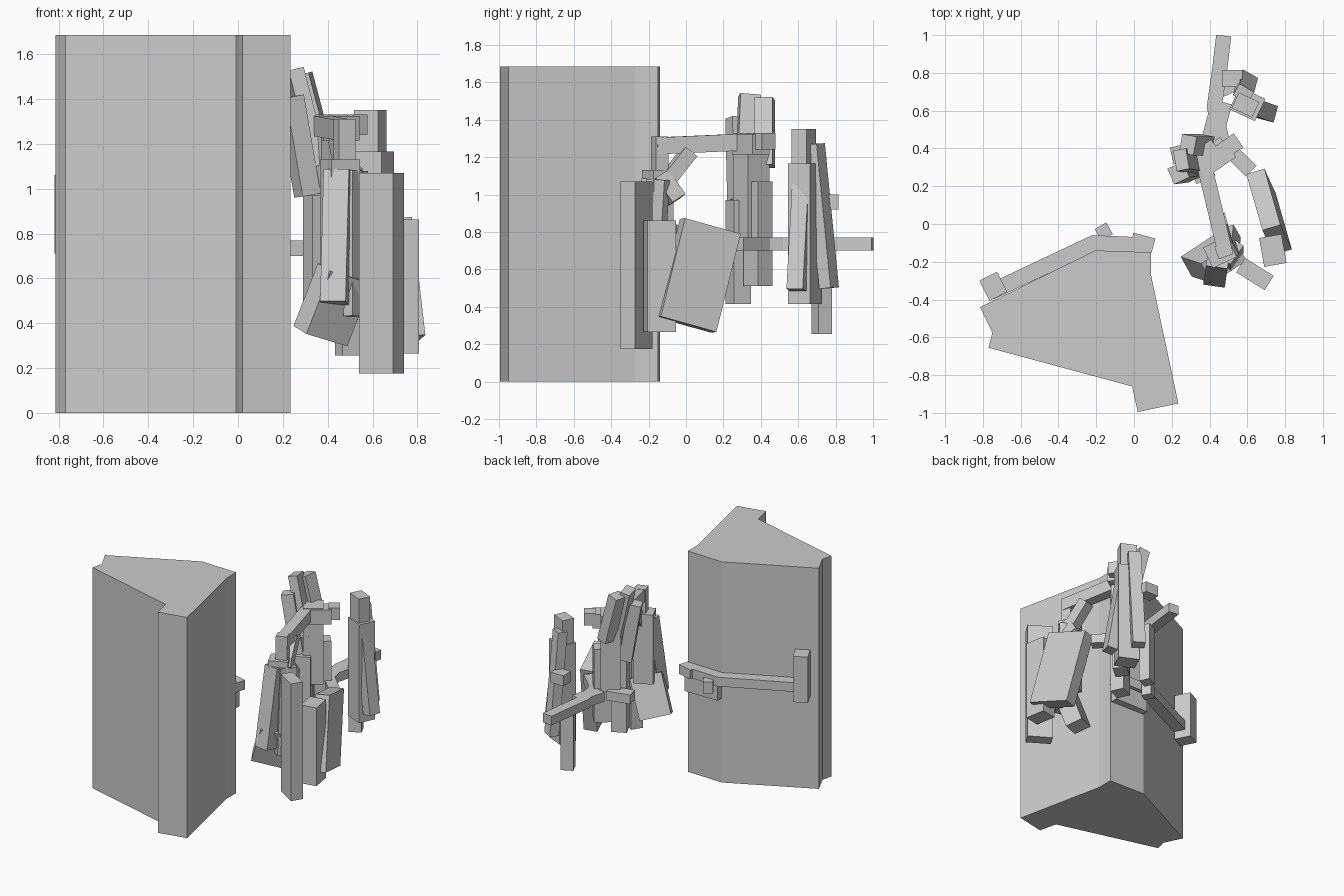
import bpy, bmesh
from math import radians, cos, sin
from mathutils import Vector, Matrix

if "Cube" in bpy.data.objects:
    bpy.data.objects.remove(bpy.data.objects["Cube"])


def prism(name, outline, z0, z1):
    """Vertical extrusion of a plan outline."""
    bm = bmesh.new()
    face = bm.faces.new([bm.verts.new((x, y, z0)) for x, y in outline])
    top = bmesh.ops.extrude_face_region(bm, geom=[face])
    bmesh.ops.translate(bm, vec=(0, 0, z1 - z0),
                        verts=[v for v in top["geom"] if isinstance(v, bmesh.types.BMVert)])
    return finish(name, bm)


def beam(name, p0, p1, w, d, yaw=0):
    """Box running from p0 to p1; w lies along the yaw heading, d across it."""
    p0, p1 = Vector(p0), Vector(p1)
    az = (p1 - p0).normalized()
    heading = Vector((cos(radians(yaw)), sin(radians(yaw)), 0))
    ax = (heading - az * heading.dot(az)).normalized()
    ay = az.cross(ax)
    m = Matrix((ax * w, ay * d, az * (p1 - p0).length)).transposed().to_4x4()
    m.translation = (p0 + p1) / 2
    bm = bmesh.new()
    bmesh.ops.create_cube(bm, size=1, matrix=m)
    return finish(name, bm)


def post(name, x, y, z0, z1, w, d, yaw=0):
    return beam(name, (x, y, z0), (x, y, z1), w, d, yaw)


def rail(name, path, width, z0, z1):
    """Flat bar of constant width following a plan path."""
    pts = [Vector(p) for p in path]
    left, right = [], []
    for i, p in enumerate(pts):
        t = (pts[min(i + 1, len(pts) - 1)] - pts[max(i - 1, 0)]).normalized()
        n = Vector((-t.y, t.x)) * width / 2
        left.append(p + n)
        right.append(p - n)
    return prism(name, left + right[::-1], z0, z1)


def finish(name, bm):
    bmesh.ops.recalc_face_normals(bm, faces=bm.faces)
    me = bpy.data.meshes.new(name)
    bm.to_mesh(me)
    bm.free()
    ob = bpy.data.objects.new(name, me)
    bpy.context.collection.objects.link(ob)
    return ob


# Large monolith
prism("monolith", [(-.815, -.44), (-.75, -.575), (-.77, -.655), (-.01, -.86), (.02, -.995),
                   (.235, -.95), (.09, -.27), (.09, -.15), (-.205, -.14)], 0, 1.685)

# Band and blocks on the back of the monolith
rail("back_band", [(-.76, -.36), (-.21, -.1), (.09, -.115)], .085, .77, .84)
post("band_end_block", -.745, -.33, .71, 1.06, .105, .12, 27)
post("band_tab", -.16, -.04, .72, .81, .07, .07, 30)
post("band_knob", .045, -.1, .77, .84, .12, .08, -15)
post("band_plate", -.06, -.13, .64, .79, .28, .07, 0)

# Front right pair of upright blocks
post("front_block_tall", .64, -.265, .175, 1.07, .178, .09, -32)
post("front_block_short", .735, -.14, .265, .862, .12, .155, 10)
beam("leaning_slab", (.745, .0, .305), (.685, .13, .83), .10, .32, 16)

# Front figure: flared hip, two legs, chest
beam("hip_block", (.3675, -.1655, .3425), (.476, -.202, .622), .225, .124, 29)
beam("front_leg_left", (.43, -.28, .49), (.445, -.18, 1.08), .115, .1, -8)
beam("front_leg_right", (.525, -.19, .43), (.525, -.15, 1.08), .05, .12, -35)
post("front_waist", .455, -.15, .6, 1.13, .14, .12, 25)
beam("front_elbow", (.51, -.05, .97), (.5, -.14, 1.1), .08, .09, 30)
post("front_neck", .475, -.14, 1.05, 1.31, .08, .07, 20)
beam("front_brace", (.49, -.13, 1.04), (.45, .02, 1.23), .08, .08, 15)

# Linking arm from the front figure to the middle figure
beam("link_arm", (.485, -.16, 1.26), (.375, .3, 1.28), .08, .09, 15)
beam("link_arm_return", (.35, .29, 1.27), (.51, .4, 1.27), .11, .11, 125)
post("link_arm_end", .52, .42, 1.24, 1.33, .08, .09, 35)

# Middle figure: body posts and leaning horns
post("middle_post_front", .36, .28, .415, .97, .11, .1, 25)
post("middle_post_rear", .44, .385, .51, 1.07, .12, .1, 40)
post("middle_chest", .39, .35, .75, 1.33, .14, .14, 35)
beam("horn_front", (.36, .32, 1.1), (.25, .34, 1.53), .07, .11, 10)
beam("horn_rear", (.38, .42, 1.15), (.285, .42, 1.51), .08, .1, -10)
beam("left_arm", (.31, .28, .97), (.235, .27, 1.41), .09, .09, 25)
beam("left_hand", (.2, .36, .735), (.37, .4, .735), .09, .07, 100)

# Waist-high bar that wanders to the back
rail("long_bar", [(.62, .28), (.47, .43), (.425, .62), (.455, .83), (.475, .997)], .08, .7, .77)
post("bar_hub", .44, .55, .7, .77, .11, .2, -15)
post("bar_drop", .49, .725, .255, .7, .09, .08, 25)

# Rear figure: torso, head, slanted limbs
post("rear_torso", .6, .635, .415, 1.165, .15, .13, -25)
post("rear_head", .59, .63, 1.165, 1.35, .12, .09, -25)
beam("rear_leg_front", (.715, .59, .49), (.63, .62, 1.05), .075, .09, -15)
beam("rear_leg_back", (.6, .765, .5), (.58, .69, 1.27), .09, .07, -30)
post("rear_hand", .52, .77, .92, 1.0, .11, .09, 0)
